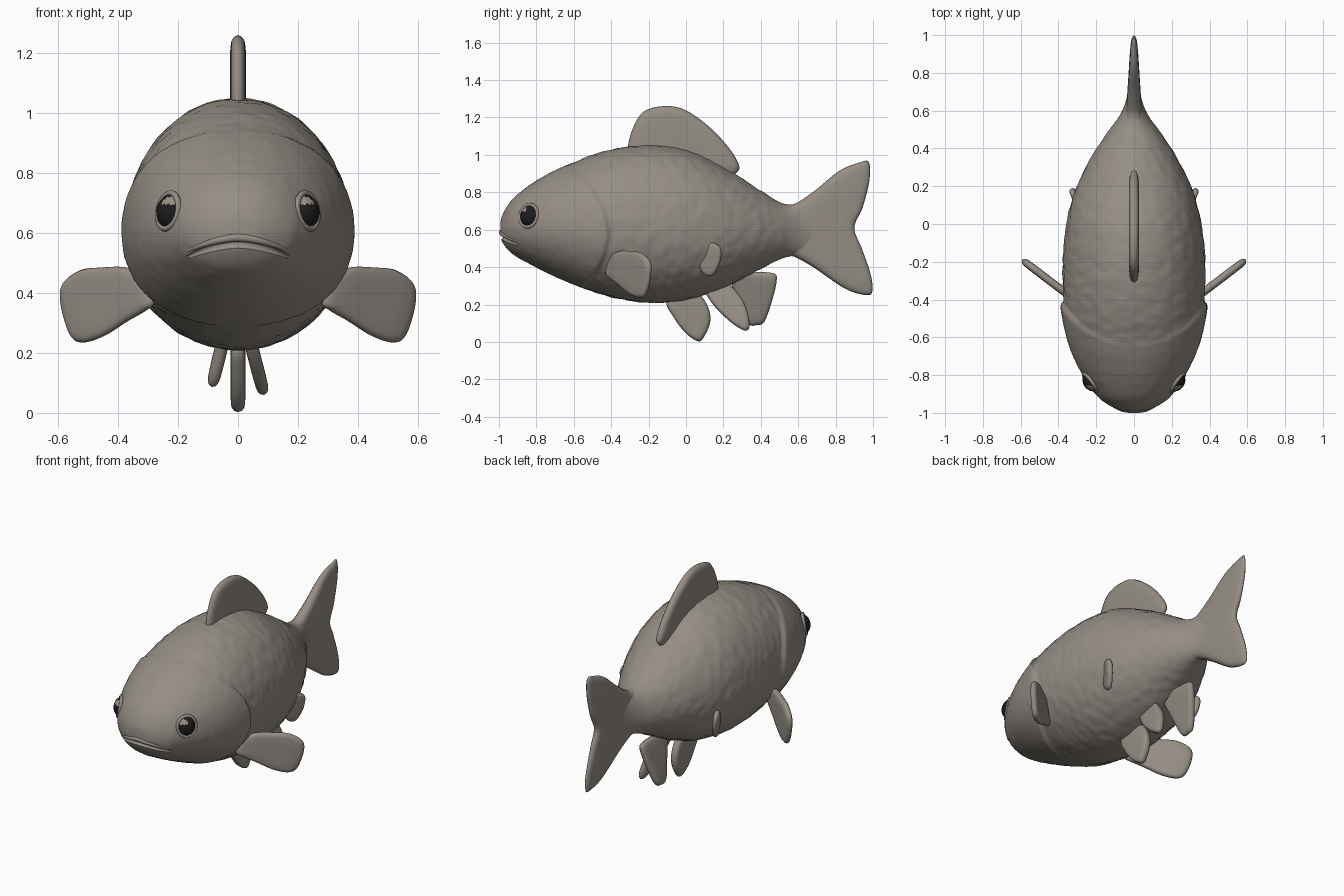
import bpy, bmesh, math
from mathutils import Vector, noise

if "Cube" in bpy.data.objects:
    bpy.data.objects.remove(bpy.data.objects["Cube"])


def material(name, rgb):
    m = bpy.data.materials.new(name)
    m.diffuse_color = (*rgb, 1)
    m.use_nodes = True
    m.node_tree.nodes["Principled BSDF"].inputs["Base Color"].default_value = m.diffuse_color
    return m


SKIN = material("grey_brown_skin", (0.30, 0.27, 0.235))
BLACK = material("black_pupil", (0.012, 0.012, 0.012))


def finish(name, bm, mats=(SKIN,)):
    bmesh.ops.recalc_face_normals(bm, faces=bm.faces)
    me = bpy.data.meshes.new(name)
    bm.to_mesh(me)
    bm.free()
    for m in mats:
        me.materials.append(m)
    for p in me.polygons:
        p.use_smooth = True
    ob = bpy.data.objects.new(name, me)
    bpy.context.collection.objects.link(ob)
    return ob


def catmull(pts, steps, closed=False):
    """Smooth curve through points of any dimension."""
    n = len(pts)
    get = (lambda i: pts[i % n]) if closed else (lambda i: pts[max(0, min(n - 1, i))])
    out = []
    for i in range(n if closed else n - 1):
        for k in range(steps):
            t = k / steps
            out.append([0.5 * (2 * b + (c - a) * t + (2 * a - 5 * b + 4 * c - d) * t * t
                               + (3 * b - a - 3 * c + d) * t ** 3)
                        for a, b, c, d in zip(get(i - 1), get(i), get(i + 1), get(i + 2))])
    return out if closed else out + [list(pts[-1])]


def bridge(bm, rings):
    n = len(rings[0])
    for r, s in zip(rings, rings[1:]):
        for i in range(n):
            bm.faces.new((r[i], r[(i + 1) % n], s[(i + 1) % n], s[i]))


# Body: loft of oval sections (y, top, bottom, half width)
SECTIONS = [(-0.993, .625, .575, .02), (-.985, .67, .54, .075), (-.95, .735, .49, .148),
            (-.9, .79, .452, .205), (-.8, .862, .398, .272), (-.7, .917, .35, .318),
            (-.6, .96, .308, .348), (-.5, 1.0, .27, .366), (-.4, 1.028, .24, .374),
            (-.3, 1.045, .22, .378), (-.2, 1.05, .21, .377), (-.1, 1.045, .212, .37),
            (0, 1.025, .225, .357), (.1, .985, .25, .336), (.2, .93, .288, .302),
            (.3, .875, .337, .255), (.4, .808, .39, .198), (.5, .748, .44, .13),
            (.56, .733, .458, .085), (.63, .73, .465, .05), (.75, .70, .50, .018)]
bm = bmesh.new()
rings = []
SIDES = 112
for y, top, bot, w in catmull(SECTIONS, 9):
    zc = bot + 0.46 * (top - bot)
    ring = []
    for i in range(SIDES):
        a = math.tau * i / SIDES
        c, s = math.cos(a), math.sin(a)
        n = Vector((c, 0, s))
        p = Vector((w * c, y, zc + (top - zc if s > 0 else zc - bot) * s))
        # gill cover: the head stands slightly proud in front of a curved edge
        edge = -0.405 - 1.7 * (p.z - 0.58) ** 2
        t = max(0, min(1, (edge - y) / 0.022))
        lift = max(0, min(1, (y + 0.8) / 0.35))
        p += n * 0.017 * t * t * (3 - 2 * t) * lift * abs(c) ** 0.5
        # soft uneven scales behind the gill
        if y < 0.5:
            amp = 0.005 if y > edge else 0.002
            p += n * amp * noise.noise(p * 22) * min(1, w / 0.2)
        ring.append(bm.verts.new(p))
    rings.append(ring)
bridge(bm, rings)
bm.faces.new(rings[0])
bm.faces.new(rings[-1])
body = finish("body", bm)
bpy.context.view_layer.update()


def tube(name, pts, radius):
    cu = bpy.data.curves.new(name, 'CURVE')
    cu.dimensions = '3D'
    cu.bevel_depth = radius
    cu.bevel_resolution = 4
    cu.use_fill_caps = True
    sp = cu.splines.new('POLY')
    sp.points.add(len(pts) - 1)
    for i, (q, p) in enumerate(zip(sp.points, pts)):
        q.co = (*p, 1)
        u = 2 * i / (len(pts) - 1) - 1
        q.radius = 0.35 + 0.65 * (1 - u * u)
    ob = bpy.data.objects.new(name, cu)
    bpy.context.collection.objects.link(ob)
    cu.materials.append(SKIN)
    return ob


def on_snout(x, z):
    return body.ray_cast(Vector((x, -3, z)), Vector((0, 1, 0)))[1]


# Mouth: down-turned groove cut along the snout, with a lip above
xs = [0.17 * (i / 14 - 1) for i in range(29)]
mouth = lambda x: 0.565 - 0.045 * (abs(x) / 0.17) ** 1.7
groove_pts = [on_snout(x, mouth(x)) for x in xs]
lip_pts = [on_snout(x, mouth(x) + 0.02) + Vector((0, 0.006, 0)) for x in xs]
eye_hits = {s: body.ray_cast(Vector((2 * s, -.843, .675)), Vector((-s, 0, 0)))[1:3] for s in (1, -1)}
tube("upper_lip", lip_pts, 0.014)
cutter = tube("mouth_cutter", groove_pts, 0.016)
cutter.data = cutter.data.copy()
dg = bpy.context.evaluated_depsgraph_get()
cut_mesh = bpy.data.meshes.new_from_object(cutter.evaluated_get(dg))
bpy.data.objects.remove(cutter)
bm = bmesh.new()
bm.from_mesh(cut_mesh)
bmesh.ops.remove_doubles(bm, verts=bm.verts, dist=1e-5)
cutter = finish("mouth_cutter", bm)
cutter.hide_render = True
cutter.hide_set(True)
mod = body.modifiers.new("mouth", 'BOOLEAN')
mod.operation = 'DIFFERENCE'
mod.object = cutter
mod.solver = 'EXACT'


# Eyes: flattened ball with a black pupil, a pale glint and a socket rim
for s, side in ((1, "right"), (-1, "left")):
    hit = eye_hits[s][0]
    n = Vector((0.80 * s, -0.57, 0.18)).normalized()
    rot = n.to_track_quat('Z', 'Y').to_matrix()
    bm = bmesh.new()
    bmesh.ops.create_uvsphere(bm, u_segments=32, v_segments=20, radius=1)
    for v in bm.verts:
        v.co = hit - n * 0.012 + rot @ Vector((v.co.x * .053, v.co.y * .057, v.co.z * .042))
    bm.faces.ensure_lookup_table()
    for f in bm.faces:
        d = f.calc_center_median() - hit
        f.material_index = 0 if d.z > 0.022 and d.y < -0.012 else 1
    finish(side + "_eye", bm, (SKIN, BLACK))
    bm = bmesh.new()
    rim = []
    for j in range(8):
        b = math.tau * j / 8
        r = 1 + 0.17 * math.cos(b)
        rim.append([bm.verts.new(hit - n * 0.004 + rot @ Vector((
            .056 * r * math.cos(math.tau * i / 40), .060 * r * math.sin(math.tau * i / 40),
            .010 * math.sin(b)))) for i in range(40)])
    bridge(bm, rim + [rim[0]])
    finish(side + "_eye_rim", bm)


def fin(name, outline, half, origin=(0, 0, 0), u=(0, 1, 0), v=(0, 0, 1), centre=None, taper=None):
    """Rounded plate: outline (a, b) placed at origin + a*u + b*v."""
    o, u, v = Vector(origin), Vector(u), Vector(v)
    n = u.cross(v).normalized()
    pts = catmull(outline, 6, True)
    ca, cb = centre or [sum(p[k] for p in pts) / len(pts) for k in (0, 1)]
    bm = bmesh.new()
    levels = [(.25, 1), (.55, 1), (.8, .95), (.91, .8), (.97, .5), (1, 0)]
    levels = [(s, t) for s, t in levels] + [(s, -t) for s, t in reversed(levels[:-1])]
    loops = []
    for s, t in levels:
        loop = []
        for a, b in pts:
            a, b = ca + (a - ca) * s, cb + (b - cb) * s
            h = half * (taper(a) if taper else 1)
            loop.append(bm.verts.new(o + u * a + v * b + n * h * t))
        loops.append(loop)
    bridge(bm, loops)
    bm.faces.new(loops[0])
    bm.faces.new(loops[-1])
    return finish(name, bm)


# Tail and back fin
fin("tail_fin", [(.52, .72), (.59, .742), (.69, .81), (.82, .915), (.93, .96), (.978, .96),
                 (.98, .86), (.945, .72), (.90, .61), (.94, .50), (.985, .37), (.997, .275),
                 (.965, .25), (.85, .285), (.68, .40), (.58, .455), (.52, .475), (.5, .6)],
    .036, centre=(.74, .605), taper=lambda a: 1.15 - 0.7 * max(0, (a - .6) / .4))
fin("back_fin", [(-.31, 1.03), (-.285, 1.14), (-.23, 1.228), (-.13, 1.26), (-.01, 1.243),
                 (.13, 1.145), (.235, 1.03), (.283, .945), (.27, .905), (.2, .87), (0, .93),
                 (-.27, .96)], .027)

# Belly fins: one central, one each side further back
fin("belly_fin", [(-.105, .21), (-.065, .13), (-.005, .05), (.06, .005), (.092, .02), (.13, .11),
                  (.112, .2), (.05, .27), (-.05, .27)], .025)
fin("right_rear_fin", [(.1, .28), (.13, .22), (.18, .16), (.26, .09), (.322, .06), (.34, .1),
                       (.315, .2), (.26, .28), (.2, .34), (.13, .34)],
    .022, (.103, 0, 0), v=(-.26, 0, 1))
fin("left_rear_fin", [(.23, .36), (.28, .22), (.33, .1), (.38, .09), (.42, .11), (.46, .22),
                      (.485, .33), (.465, .368), (.34, .38), (.26, .43)],
    .022, (-.108, 0, 0), v=(.24, 0, 1))

# Paired side fins
for s, side in ((1, "right"), (-1, "left")):
    fin(side + "_front_fin", [(.28, .37), (.31, .45), (.37, .485), (.46, .485), (.53, .475),
                              (.585, .43), (.59, .36), (.56, .26), (.52, .235), (.45, .255),
                              (.37, .305), (.31, .34)],
        .021, (0, -.64, 0), u=(s, .76, 0))
    fin(side + "_small_fin", [(.06, .45), (.09, .51), (.14, .53), (.185, .50), (.18, .42),
                              (.14, .355), (.09, .37)],
        .016, (s * .20, 0, 0), u=(s * .45, 1, 0), v=(s * .1, 0, 1))

# Smooth the body but keep the mouth edge crisp
bpy.ops.object.select_all(action='DESELECT')
body.select_set(True)
bpy.context.view_layer.objects.active = body
bpy.ops.object.modifier_apply(modifier="mouth")
bpy.data.objects.remove(cutter)
bpy.ops.object.shade_smooth_by_angle(angle=math.radians(40))
